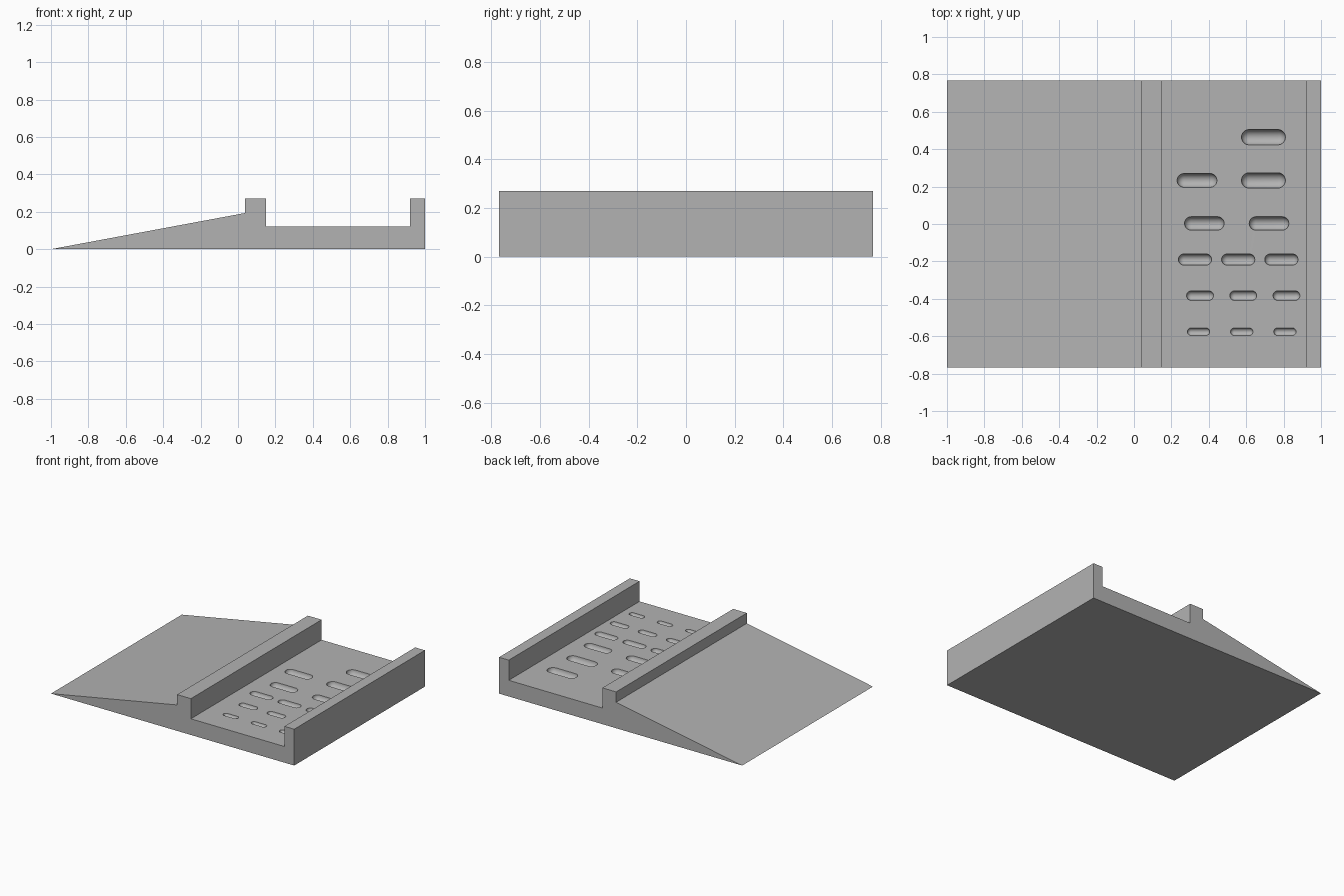
import bpy
import bmesh
from math import pi, sin, cos, radians
from mathutils import Vector

cube = bpy.data.objects.get("Cube")
if cube:
    bpy.data.objects.remove(cube)

HALF_WIDTH = 0.768
FLOOR = 0.12

grey = bpy.data.materials.new("plain grey")
grey.use_nodes = True
grey.diffuse_color = (0.45, 0.45, 0.45, 1)
grey.node_tree.nodes["Principled BSDF"].inputs["Base Color"].default_value = grey.diffuse_color


def to_object(name, bm):
    bmesh.ops.recalc_face_normals(bm, faces=bm.faces)
    mesh = bpy.data.meshes.new(name)
    bm.to_mesh(mesh)
    bm.free()
    mesh.materials.append(grey)
    obj = bpy.data.objects.new(name, mesh)
    bpy.context.collection.objects.link(obj)
    return obj


def add_capsule(bm, x0, x1, y, z, r, steps=8, segments=32):
    """Round-ended bar along x, made by spinning a half outline."""
    points = []
    for end, centre in ((0, x0 + r), (1, x1 - r)):
        for i in range(steps + 1):
            a = pi / 2 * (i / steps + end)
            points.append((centre - r * cos(a), y, z + r * sin(a)))
    verts = [bm.verts.new(p) for p in points]
    edges = [bm.edges.new(pair) for pair in zip(verts, verts[1:])]
    bmesh.ops.spin(bm, geom=verts + edges, cent=(0, y, z), axis=(1, 0, 0),
                   angle=2 * pi, steps=segments)


# Ramp, ridge, tray floor and end wall as one extruded side profile
profile = [(-1, 0), (1, 0), (1, 0.27), (0.92, 0.27), (0.92, FLOOR),
           (0.15, FLOOR), (0.15, 0.27), (0.037, 0.27), (0.037, 0.193)]
bm = bmesh.new()
side = bm.faces.new([bm.verts.new((x, -HALF_WIDTH, z)) for x, z in profile])
extruded = bmesh.ops.extrude_face_region(bm, geom=[side])["geom"]
bmesh.ops.translate(bm, vec=Vector((0, 2 * HALF_WIDTH, 0)),
                    verts=[g for g in extruded if isinstance(g, bmesh.types.BMVert)])
body = to_object("ramp_tray", bm)

# Rounded pockets in the tray floor: y, radius, length, centres
rows = [
    (0.464, 0.041, 0.235, (0.382, 0.692)),
    (0.233, 0.041, 0.235, (0.692,)),
    (0.233, 0.037, 0.213, (0.337,)),
    (0.003, 0.036, 0.212, (0.376, 0.722)),
    (-0.19, 0.030, 0.178, (0.326, 0.557, 0.788)),
    (-0.383, 0.0255, 0.144, (0.353, 0.584, 0.815)),
    (-0.576, 0.02, 0.12, (0.345, 0.576, 0.807)),
]
bm = bmesh.new()
for y, r, length, centres in rows:
    for x in centres:
        add_capsule(bm, x - length / 2, x + length / 2, y, FLOOR, r)
bmesh.ops.remove_doubles(bm, verts=bm.verts, dist=0.0001)
cutter = to_object("pocket_cutter", bm)
cutter.hide_render = True

# Cut the pockets, then smooth only their curved surfaces
cut = body.modifiers.new("pockets", 'BOOLEAN')
cut.operation = 'DIFFERENCE'
cut.solver = 'EXACT'
cut.object = cutter
bpy.ops.object.select_all(action='DESELECT')
body.select_set(True)
bpy.context.view_layer.objects.active = body
bpy.ops.object.modifier_apply(modifier=cut.name)
bpy.data.objects.remove(cutter)
bpy.ops.object.shade_smooth_by_angle(angle=radians(30))
